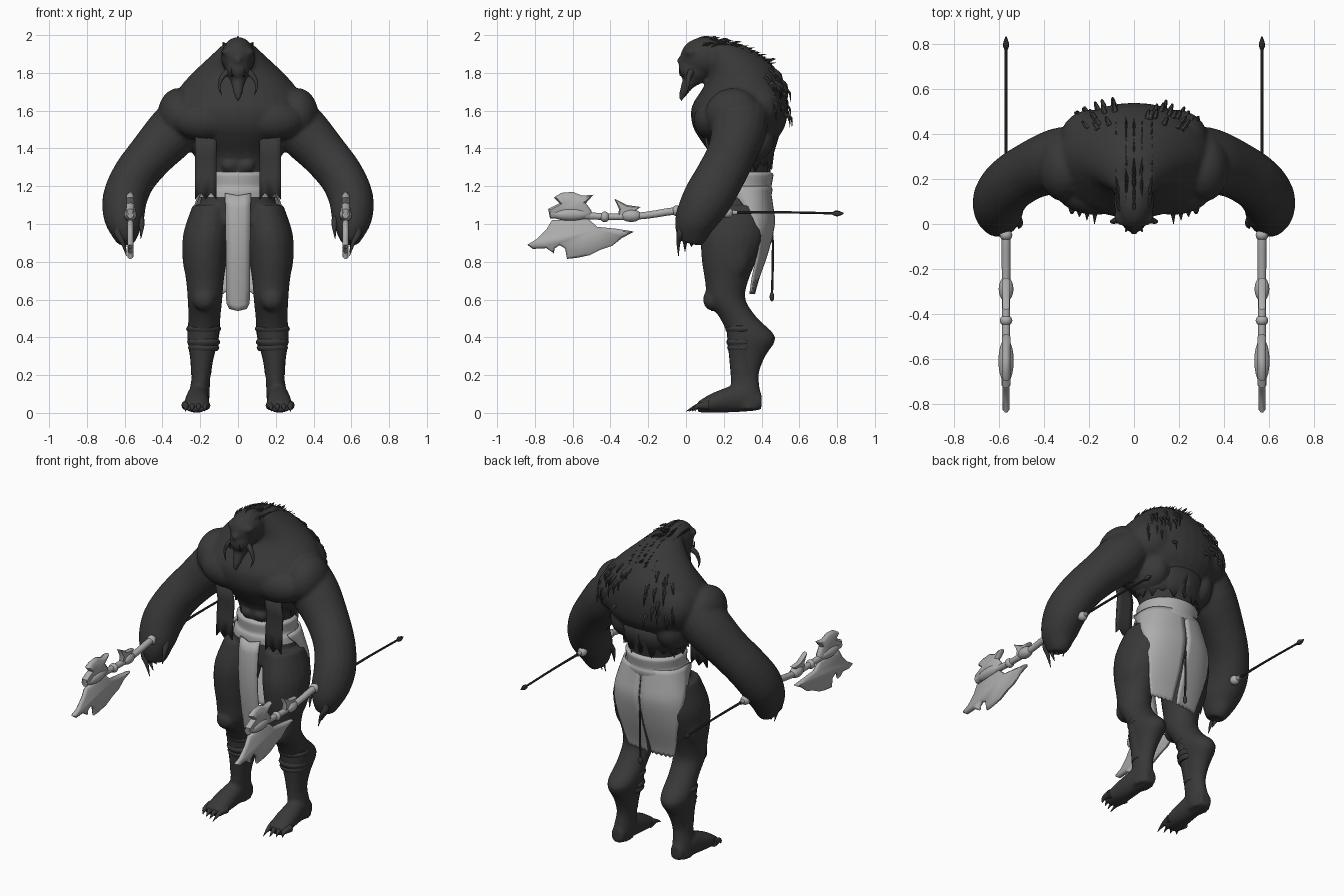
import bpy, bmesh, math, random
from mathutils import Vector, Matrix

if "Cube" in bpy.data.objects:
    bpy.data.objects.remove(bpy.data.objects["Cube"])
random.seed(4)


def material(name, v):
    m = bpy.data.materials.new(name)
    m.use_nodes = True
    m.diffuse_color = (v, v, v, 1)
    m.node_tree.nodes["Principled BSDF"].inputs["Base Color"].default_value = (v, v, v, 1)
    return m


DARK = material("charcoal", 0.04)
PALE = material("pale_grey", 0.42)


def finish(name, bm, mat, mirror=False, solid=0, angle=40):
    bmesh.ops.recalc_face_normals(bm, faces=bm.faces)
    me = bpy.data.meshes.new(name)
    bm.to_mesh(me)
    bm.free()
    me.materials.append(mat)
    ob = bpy.data.objects.new(name, me)
    bpy.context.collection.objects.link(ob)
    bpy.ops.object.select_all(action='DESELECT')
    ob.select_set(True)
    bpy.context.view_layer.objects.active = ob
    bpy.ops.object.shade_smooth_by_angle(angle=math.radians(angle))
    if solid:
        s = ob.modifiers.new("thickness", 'SOLIDIFY')
        s.thickness, s.offset = solid, 0
    if mirror:
        ob.modifiers.new("mirror", 'MIRROR')
    return ob


def spline(rows, steps):
    """Smooth interpolation through rows of numbers."""
    rows = [Vector(r) for r in rows]
    out = []
    for i in range(len(rows) - 1):
        p, q = rows[i], rows[i + 1]
        o, r = rows[max(i - 1, 0)], rows[min(i + 2, len(rows) - 1)]
        for k in range(steps):
            t = k / steps
            out.append(p + (q - o) * (t / 2) + (o * 2 - p * 5 + q * 4 - r) * (t * t / 2)
                       + (p * 3 - o - q * 3 + r) * (t ** 3 / 2))
    return out + [rows[-1]]


def loft(bm, rows, axis=None, n=20, steps=3):
    """Elliptical tube; each row is x, y, z, half width, half depth."""
    rows = spline(rows, steps)
    rings = []
    for i, r in enumerate(rows):
        c = Vector(r[:3])
        t = axis or Vector(rows[min(i + 1, len(rows) - 1)][:3]) - Vector(rows[max(i - 1, 0)][:3])
        t = Vector(t).normalized()
        side = (Vector((1, 0, 0)) - t * t.x).normalized()
        up = t.cross(side)
        ang = [math.tau * k / n for k in range(n)]
        rings.append([bm.verts.new(c + side * r[3] * math.cos(a) + up * r[4] * math.sin(a)) for a in ang])
    for a, b in zip(rings, rings[1:]):
        for k in range(n):
            bm.faces.new((a[k], a[(k + 1) % n], b[(k + 1) % n], b[k]))
    bm.faces.new(rings[0])
    bm.faces.new(rings[-1])


def blob(bm, c, r):
    m = Matrix.Translation(c) @ Matrix.Diagonal((*r, 1))
    bmesh.ops.create_uvsphere(bm, u_segments=20, v_segments=12, radius=1, matrix=m)


def horn(bm, pts, r, n=6):
    """Tapered curved spike through the points."""
    last = len(pts) - 1
    loft(bm, [(*p, r * (1 - .95 * i / last), r * (1 - .95 * i / last)) for i, p in enumerate(pts)], n=n)


def sheet(bm, rows):
    g = [[bm.verts.new(p) for p in row] for row in rows]
    for a, b in zip(g, g[1:]):
        for k in range(len(a) - 1):
            bm.faces.new((a[k], a[k + 1], b[k + 1], b[k]))


Z, Y = (0, 0, 1), (0, 1, 0)

# Body: limbs on one side, mirrored, then the central masses, fused into one skin
bm = bmesh.new()
loft(bm, [(.14, .27, 1.1, .1, .14), (.165, .25, .95, .125, .168), (.175, .23, .82, .118, .148),
          (.175, .215, .7, .1, .115), (.175, .215, .6, .092, .1), (.178, .28, .5, .085, .1),
          (.185, .35, .4, .085, .125), (.19, .335, .3, .062, .085), (.195, .31, .2, .05, .075),
          (.205, .32, .1, .055, .075), (.21, .33, .02, .055, .07)], Z)
loft(bm, [(.205, .4, .06, .04, .045), (.212, .3, .08, .055, .075), (.218, .15, .055, .066, .055),
          (.222, .06, .03, .064, .027)], Y)
loft(bm, [(.26, .3, 1.6, .12, .14), (.345, .28, 1.49, .14, .145), (.455, .24, 1.37, .125, .13),
          (.55, .18, 1.25, .118, .13), (.6, .11, 1.13, .118, .13), (.602, .05, 1.02, .105, .11),
          (.595, .03, .94, .07, .085), (.59, .02, .9, .045, .06)])
for c, r in [((.315, .25, 1.58), (.11, .15, .14)), ((.17, .15, 1.55), (.18, .11, .11)),
             ((.19, .38, 1.62), (.14, .13, .14)), ((.16, .32, 1.45), (.1, .15, .13)),
             ((.1, .35, 1.02), (.11, .1, .11)), ((.18, .14, .6), (.06, .05, .06)),
             ((.042, .16, 1.38), (.045, .03, .035)), ((.042, .16, 1.31), (.045, .03, .035)),
             ((.25, .24, .85), (.045, .1, .15)), ((.045, .03, 1.91), (.045, .04, .025))]:
    blob(bm, c, r)
dup = bmesh.ops.duplicate(bm, geom=bm.verts[:] + bm.edges[:] + bm.faces[:])["geom"]
bmesh.ops.scale(bm, vec=(-1, 1, 1), verts=[v for v in dup if isinstance(v, bmesh.types.BMVert)])
TORSO = [(0, .27, 1.0, .17, .15), (0, .28, 1.12, .2, .155), (0, .295, 1.25, .165, .145),
         (0, .3, 1.35, .19, .16), (0, .28, 1.44, .25, .2), (0, .28, 1.52, .33, .245),
         (0, .285, 1.62, .36, .255), (0, .31, 1.72, .31, .22), (0, .31, 1.8, .24, .18),
         (0, .27, 1.88, .155, .15), (0, .2, 1.95, .08, .1)]
loft(bm, TORSO, Z, 32)
blob(bm, (0, .1, 1.885), (.09, .13, .105))
blob(bm, (0, .045, 1.82), (.065, .085, .075))
blob(bm, (0, 0, 1.865), (.03, .05, .03))
loft(bm, [(0, .05, 1.79, .05, .06), (0, .01, 1.74, .035, .035), (0, -.015, 1.69, .024, .022),
          (0, -.03, 1.65, .008, .008)], n=12)
body = finish("body", bm, DARK)
rm = body.modifiers.new("fuse", 'REMESH')
rm.mode, rm.voxel_size, rm.use_smooth_shade = 'VOXEL', .011, True
sm = body.modifiers.new("soften", 'SMOOTH')
sm.factor, sm.iterations = .5, 5

# Tusks, toes and finger claws
bm = bmesh.new()
horn(bm, [(.045, .03, 1.81), (.082, .015, 1.78), (.1, .01, 1.73), (.085, 0, 1.68)], .02, 10)
horn(bm, [(.025, -.01, 1.79), (.035, -.03, 1.79), (.035, -.035, 1.83)], .01, 8)
finish("tusks", bm, DARK, True)
bm = bmesh.new()
for i in range(4):
    x = .172 + .034 * i
    horn(bm, [(x, .12, .04), (x + .002, .06, .035), (x + .004, .016 * i, .008)], .026, 10)
    y = -.03 + .035 * i
    horn(bm, [(.615, y + .02, 1.0), (.635, y, .95), (.61, y - .01, .9), (.59, y - .01, .83 + .025 * i)], .03, 10)
horn(bm, [(.53, .03, 1.04), (.51, 0, 1.0), (.515, -.02, .92)], .03, 10)
finish("toes_and_claws", bm, DARK, True)

# Quills: a crest from head to nape, and tufts over the upper back
bm = bmesh.new()
for p in spline([(0, .06, 1.975), (0, .16, 1.96), (0, .28, 1.915), (0, .38, 1.85)], 6):
    for x in (-.055, -.025, 0, .025, .055):
        a = p + Vector((x, random.uniform(-.015, .015), -abs(x) * .6 - .01))
        size = random.uniform(.06, .1)
        horn(bm, [a, a + Vector((x * .3, .5 * size, .022)), a + Vector((x * .5, size, .03))], .013)
torso = spline(TORSO, 6)
for i in range(44):
    r = random.choice([t for t in torso if 1.58 < t[2] < 1.84])
    a = random.choice((-1, 1)) * random.uniform(.25, 1.0)
    out = Vector((math.sin(a), math.cos(a), 0))
    p = Vector((r[3] * out.x, r[1] + r[4] * out.y, r[2]))
    horn(bm, [p - out * .01, p + out * .018 + Vector((0, .01, -.025)), p + out * .022 + Vector((0, .01, -.075))], .014)
finish("quills", bm, DARK)

# Shin wraps with rolled bands
bm = bmesh.new()
loft(bm, [(.182, .295, .46, .085, .082), (.186, .3, .38, .08, .08), (.192, .3, .28, .06, .07),
          (.196, .305, .2, .053, .068)], Z)
for z, w in ((.445, .09), (.375, .085), (.345, .08)):
    loft(bm, [(.182, .298, z - .018, w - .008, w - .008), (.182, .298, z, w + .003, w),
              (.182, .298, z + .018, w - .008, w - .008)], Z)
finish("shin_wraps", bm, DARK, True)

# Ragged vest: front strips and a torn hem round the back
bm = bmesh.new()
sheet(bm, [[(.115 + .028 * k, y, z + (.035 * (k % 2) if z < 1.2 else 0)) for k in range(5)]
           for z, y in ((1.48, .1), (1.36, .125), (1.25, .115), (1.13, .11))])
hem = [.05 * (k % 2) + .02 * math.sin(k * 2) for k in range(11)]
sheet(bm, [[(r * 1.1 * math.sin(k * .18), .29 + r * .9 * math.cos(k * .18), z + h * torn) for k, h in enumerate(hem)]
           for z, r, torn in ((1.47, .22, 0), (1.38, .19, 0), (1.29, .178, 1))])
finish("ragged_vest", bm, DARK, True, .012)

# Waist sash and hanging cloths
bm = bmesh.new()
loft(bm, [(0, .285, 1.14, .205, .165), (0, .29, 1.18, .195, .168), (0, .293, 1.2, .18, .16),
          (0, .295, 1.24, .182, .165), (0, .296, 1.265, .182, .165), (0, .296, 1.28, .16, .14)], Z, 32)
finish("waist_sash", bm, PALE)
bm = bmesh.new()
sheet(bm, [[(w * k / 2, y + .008 * abs(k), z + .006 * abs(k)) for k in (-2, -1, 0, 1, 2)]
           for z, y, w in ((1.15, .108, .067), (1.08, .092, .066), (.95, .085, .064), (.8, .095, .062),
                           (.65, .12, .062), (.57, .135, .06), (.54, .138, .045))])
finish("front_loincloth", bm, PALE, False, .012)
bm = bmesh.new()
rows = spline([(1.2, .19, .175, .02, 1.65), (1.1, .225, .19, .02, 1.5), (1.0, .25, .2, .025, 1.25),
               (.85, .25, .165, .03, 1.0), (.72, .23, .12, .05, .92), (.63, .22, .095, .08, .8)], 3)
sheet(bm, [[(rx * math.sin(a), .265 + ry * math.copysign(abs(math.cos(a)) ** .6, math.cos(a)),
             z + .012 * (k % 2) * (z < .7))
            for k in range(11) for a in [a0 + (a1 - a0) * k / 10]] for z, rx, ry, a0, a1 in rows])
finish("rear_loincloth", bm, PALE, True, .012)

# Cord hanging down the back
bm = bmesh.new()
loft(bm, [(0, .44, 1.04, .005, .005), (0, .46, .9, .006, .006), (0, .455, .62, .006, .006)], Z, 8)
blob(bm, (0, .455, .615), (.012, .012, .025))
finish("rear_cord", bm, DARK)

# Twin axes: thin rear rod, thick grip with knuckles, jagged blades
X = .57
bm = bmesh.new()
loft(bm, [(X, .2, 1.06, .008, .008), (X, .5, 1.062, .0065, .0065), (X, .8, 1.056, .006, .006)], n=8)
loft(bm, [(X, .775, 1.056, .007, .007), (X, .8, 1.056, .014, .016), (X, .835, 1.056, .003, .003)], n=8)
finish("axe_rods", bm, DARK, True)
bm = bmesh.new()
loft(bm, [(X, .27, 1.06, .012, .012), (X, .1, 1.065, .018, .018), (X, -.05, 1.07, .02, .02),
          (X, -.22, 1.045, .019, .019), (X, -.4, 1.038, .018, .018), (X, -.72, 1.055, .02, .022)], n=14)
for y, z, r, length in ((.22, 1.06, .028, .03), (-.05, 1.07, .028, .025), (-.29, 1.044, .033, .055),
                        (-.43, 1.038, .028, .025), (-.61, 1.05, .034, .1)):
    blob(bm, (X, y, z), (r, length, r))
finish("axe_grips", bm, PALE, True)


def blade(name, outline, thick, rim, bulge):
    """Flat plate with a raised middle and a thinner rim."""
    b = bmesh.new()
    f = b.faces.new([b.verts.new((X - thick / 2, y, z)) for y, z in outline])
    new = bmesh.ops.extrude_face_region(b, geom=[f])["geom"]
    bmesh.ops.translate(b, vec=(thick, 0, 0), verts=[v for v in new if isinstance(v, bmesh.types.BMVert)])
    bmesh.ops.recalc_face_normals(b, faces=b.faces)
    for cap in [c for c in b.faces if len(c.verts) == len(outline)]:
        bmesh.ops.inset_region(b, faces=[cap], thickness=rim, depth=bulge)
    finish(name, b, PALE, True, 0, 50)


blade("axe_lower_blades", [(-.71, 1.02), (-.74, .97), (-.79, .92), (-.84, .89), (-.81, .868), (-.74, .872),
                           (-.7, .845), (-.695, .87), (-.67, .888), (-.64, .87), (-.63, .815), (-.57, .822),
                           (-.51, .835), (-.45, .865), (-.39, .885), (-.34, .925), (-.275, .96), (-.37, .975),
                           (-.47, .985), (-.52, 1.03)], .01, .014, .011)
blade("axe_upper_blades", [(-.5, 1.03), (-.5, 1.07), (-.53, 1.11), (-.49, 1.155), (-.55, 1.15), (-.6, 1.17),
                           (-.66, 1.165), (-.7, 1.14), (-.67, 1.11), (-.73, 1.08), (-.72, 1.03)], .014, .014, .012)
blade("axe_fins", [(-.25, 1.04), (-.29, 1.055), (-.24, 1.09), (-.31, 1.1), (-.38, 1.135), (-.355, 1.08),
                   (-.36, 1.03)], .014, .008, .008)
